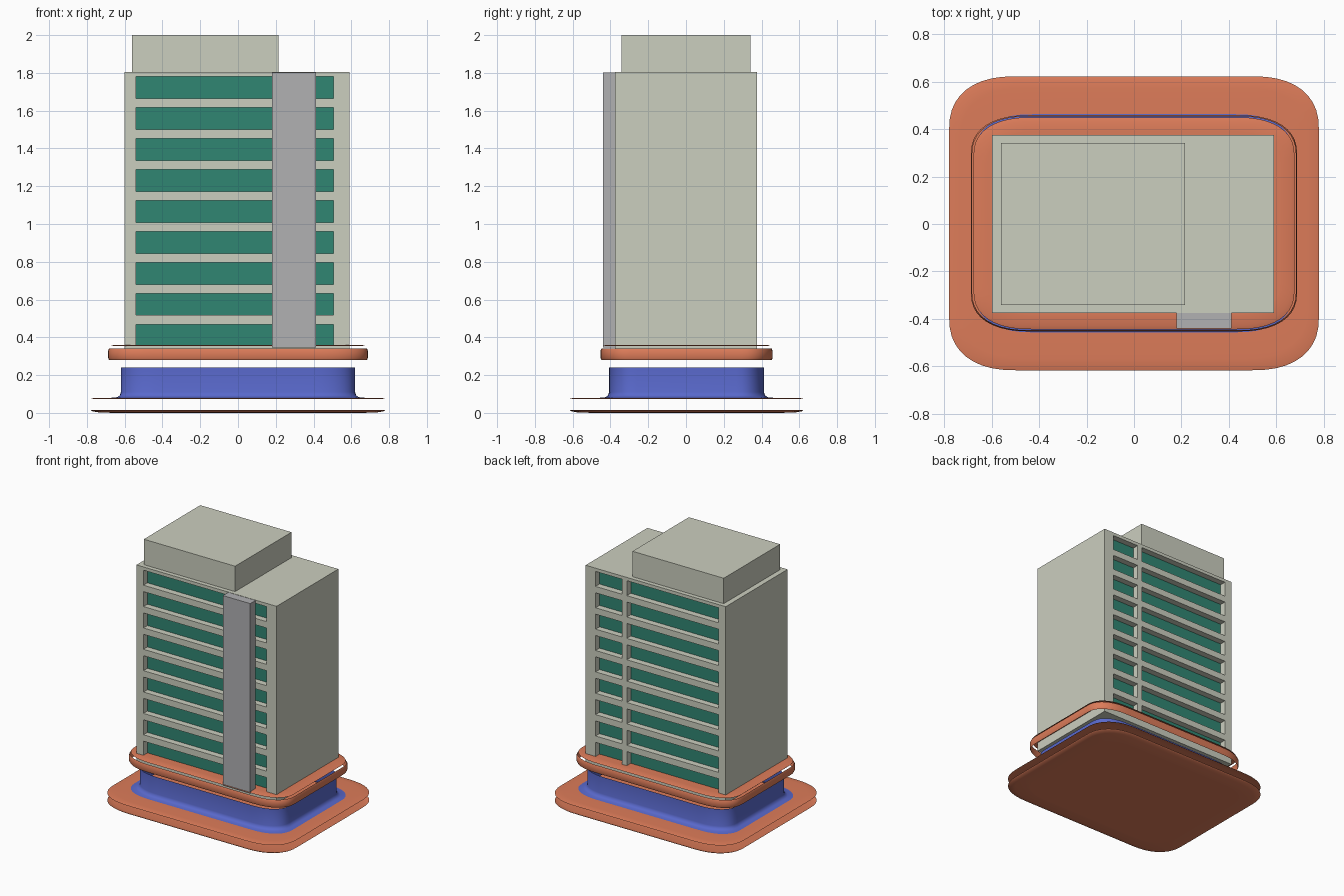
import bpy, bmesh, math

if "Cube" in bpy.data.objects:
    bpy.data.objects.remove(bpy.data.objects["Cube"])


def material(name, rgb):
    m = bpy.data.materials.new(name)
    m.diffuse_color = (*rgb, 1)
    m.use_nodes = True
    m.node_tree.nodes["Principled BSDF"].inputs["Base Color"].default_value = m.diffuse_color
    return m


ORANGE = material("terracotta", (0.72, 0.2, 0.1))
BLUE = material("blue", (0.1, 0.14, 0.6))
TEAL = material("teal_glass", (0.03, 0.24, 0.17))
STONE = material("stone", (0.6, 0.62, 0.52))
GREY = material("grey", (0.44, 0.44, 0.45))


def finish(name, bm, mat=None):
    bmesh.ops.recalc_face_normals(bm, faces=bm.faces)
    me = bpy.data.meshes.new(name)
    bm.to_mesh(me)
    bm.free()
    ob = bpy.data.objects.new(name, me)
    bpy.context.collection.objects.link(ob)
    if mat:
        me.materials.append(mat)
    return ob


def boxes(name, spans, mat=None):
    """One mesh from (x0, x1, y0, y1, z0, z1) boxes."""
    bm = bmesh.new()
    for x0, x1, y0, y1, z0, z1 in spans:
        vs = bmesh.ops.create_cube(bm, size=1)["verts"]
        for v in vs:
            v.co = (x1 if v.co.x > 0 else x0,
                    y1 if v.co.y > 0 else y0,
                    z1 if v.co.z > 0 else z0)
    return finish(name, bm, mat)


def outline(hx, hy, n=10):
    """Soft-cornered rectangle."""
    rx, ry = hx * 0.36, hy * 0.36
    pts = []
    for q in range(4):
        sx, sy = ((1, 1), (-1, 1), (-1, -1), (1, -1))[q]
        for i in range(n + 1):
            t = i / n * math.pi / 2
            if q % 2:
                t = math.pi / 2 - t
            c, s = max(0, math.cos(t)) ** 0.85, max(0, math.sin(t)) ** 0.85
            pts.append((sx * (hx - rx + rx * c), sy * (hy - ry + ry * s)))
    return pts


def loft(name, rings, mat, cap=False):
    """Skin through soft rectangles (half x, half y, z)."""
    bm = bmesh.new()
    loops = [[bm.verts.new((x, y + 0.003, z)) for x, y in outline(hx, hy)]
             for hx, hy, z in rings]
    for a, b in zip(loops, loops[1:]):
        for i in range(len(a)):
            j = (i + 1) % len(a)
            bm.faces.new((a[i], a[j], b[j], b[i]))
    if cap:
        bm.faces.new(loops[-1])
    ob = finish(name, bm, mat)
    for p in ob.data.polygons:
        p.use_smooth = len(p.vertices) == 4
    return ob


# Plinth: separate lower and upper shells
loft("plinth_bottom", [(0.78, 0.62, 0.016), (0.772, 0.612, 0.009),
                       (0.74, 0.58, 0.003), (0.66, 0.5, 0)], ORANGE, True)
loft("plinth_top", [(0.78, 0.62, 0.074), (0.765, 0.605, 0.078),
                    (0.73, 0.57, 0.08), (0.67, 0.46, 0.08)], ORANGE)

# Lobby wall flaring out at its foot
loft("lobby_wall", [(0.67, 0.46, 0.08), (0.64, 0.43, 0.083), (0.626, 0.416, 0.092),
                    (0.62, 0.41, 0.11), (0.62, 0.41, 0.24)], BLUE)

# Canopy: rim band and top sheet
loft("canopy_rim", [(0.683, 0.451, 0.28), (0.688, 0.456, 0.292),
                    (0.688, 0.456, 0.328), (0.683, 0.451, 0.34)], ORANGE)
loft("canopy_top", [(0.677, 0.447, 0.353), (0.66, 0.43, 0.359),
                    (0.62, 0.39, 0.36)], ORANGE, True)

# Tower with recessed window strips on front and back
TX0, TX1, TY, DEPTH = -0.6, 0.59, 0.375, 0.05
tower = boxes("tower", [(TX0, TX1, -TY, TY, 0.29, 1.805)], STONE)
cuts, panes = [], []
for i in range(9):
    z1 = 1.78 - 0.164 * i
    z0 = z1 - 0.115
    for x0, x1, side in ((-0.54, 0.505, -1), (-0.54, 0.24, 1), (0.28, 0.505, 1)):
        inner, outer = side * (TY - DEPTH), side * (TY + 0.05)
        cuts.append((x0, x1, min(inner, outer), max(inner, outer), z0, z1))
        panes.append((x0, x1, side * (TY - DEPTH + 0.002), z0, z1))
cutter = boxes("window_cutter", cuts)
cutter.hide_render = True
cutter.hide_viewport = True
mod = tower.modifiers.new("windows", "BOOLEAN")
mod.operation = "DIFFERENCE"
mod.solver = "EXACT"
mod.object = cutter

# Glass strips
bm = bmesh.new()
for x0, x1, y, z0, z1 in panes:
    ring = [(x0, y, z0), (x1, y, z0), (x1, y, z1), (x0, y, z1)]
    if y > 0:
        ring.reverse()
    bm.faces.new([bm.verts.new(p) for p in ring])
me = bpy.data.meshes.new("window_glass")
bm.to_mesh(me)
bm.free()
me.materials.append(TEAL)
bpy.context.collection.objects.link(bpy.data.objects.new("window_glass", me))

# Front pier and rooftop block
boxes("front_pier", [(0.18, 0.412, -0.44, -0.374, 0.345, 1.803)], GREY)
boxes("roof_block", [(-0.56, 0.215, -0.342, 0.342, 1.8, 2.0)], STONE)
